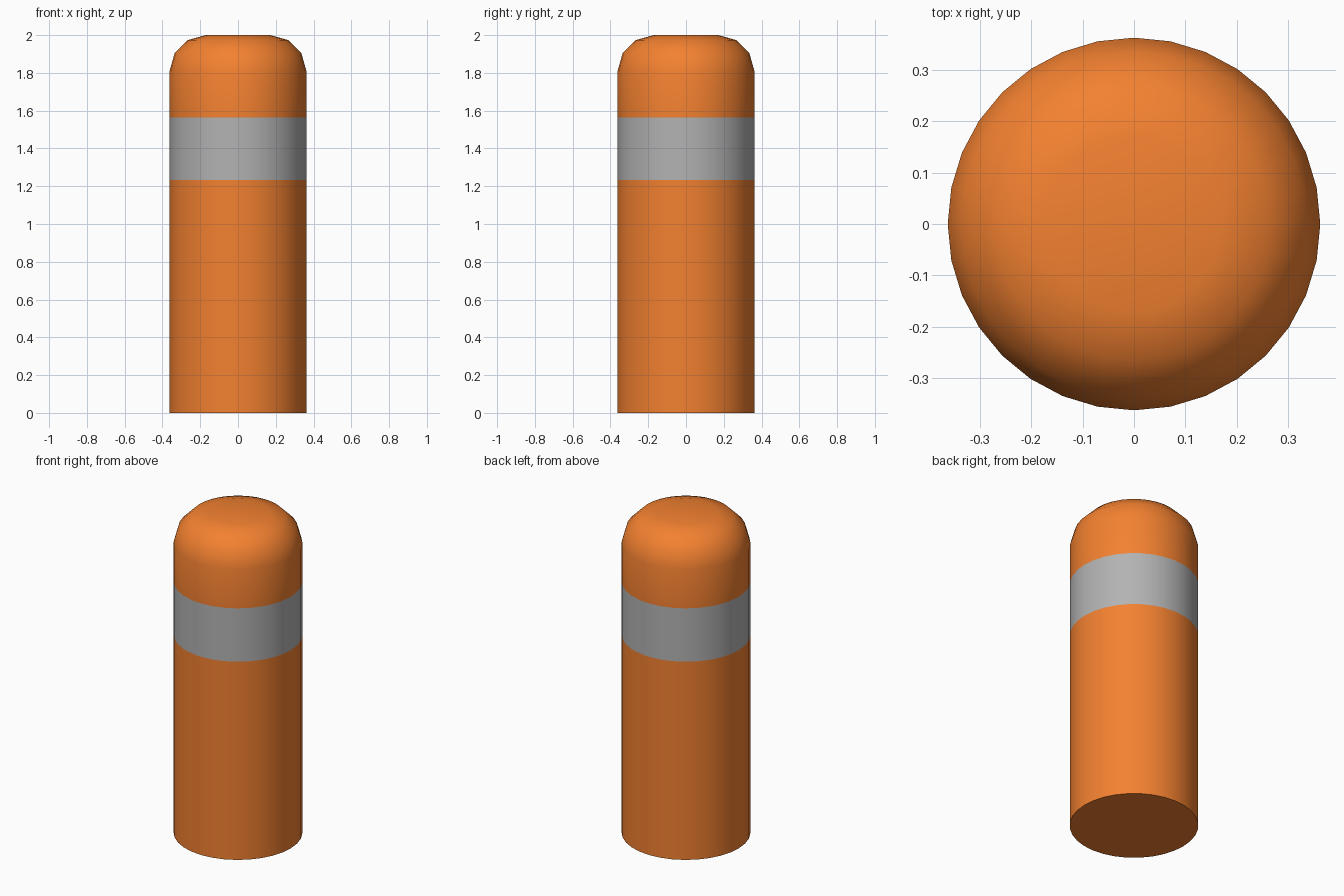
import bpy, bmesh, math

if "Cube" in bpy.data.objects:
    bpy.data.objects.remove(bpy.data.objects["Cube"])

SIDES = 32
R = 0.363

orange = bpy.data.materials.new("orange_paint")
orange.diffuse_color = (0.9, 0.22, 0.03, 1)
orange.use_nodes = True
orange.node_tree.nodes["Principled BSDF"].inputs["Base Color"].default_value = orange.diffuse_color
silver = bpy.data.materials.new("reflective_grey")
silver.diffuse_color = (0.45, 0.45, 0.45, 1)
silver.use_nodes = True
silver.node_tree.nodes["Principled BSDF"].inputs["Base Color"].default_value = silver.diffuse_color


def lathe(name, profile, mat, cap_bottom=False, cap_top=False):
    """Spin a (radius, height) profile around z; optionally close its ends."""
    bm = bmesh.new()
    rings = []
    for r, z in profile:
        rings.append([bm.verts.new((r * math.cos(2 * math.pi * i / SIDES),
                                    r * math.sin(2 * math.pi * i / SIDES), z))
                      for i in range(SIDES)])
    for a, b in zip(rings, rings[1:]):
        for i in range(SIDES):
            j = (i + 1) % SIDES
            bm.faces.new((a[i], a[j], b[j], b[i]))
    if cap_bottom:
        bm.faces.new(rings[0][::-1])
    if cap_top:
        bm.faces.new(rings[-1])
    me = bpy.data.meshes.new(name)
    bm.to_mesh(me)
    bm.free()
    me.materials.append(mat)
    ob = bpy.data.objects.new(name, me)
    bpy.context.collection.objects.link(ob)
    bpy.ops.object.select_all(action='DESELECT')
    ob.select_set(True)
    bpy.context.view_layer.objects.active = ob
    bpy.ops.object.shade_smooth_by_angle(angle=math.radians(35))
    return ob


# Lower post with closed base
lathe("lower_post", [(R, 0), (R, 1.233)], orange, cap_bottom=True)
# Grey reflective band, flush with the post
lathe("reflective_band", [(R, 1.233), (R, 1.565)], silver)
# Upper post with rounded cap
lathe("rounded_cap", [(R, 1.565), (R, 1.807), (0.336, 1.903),
                      (0.265, 1.974), (0.17, 2.0)], orange, cap_top=True)
